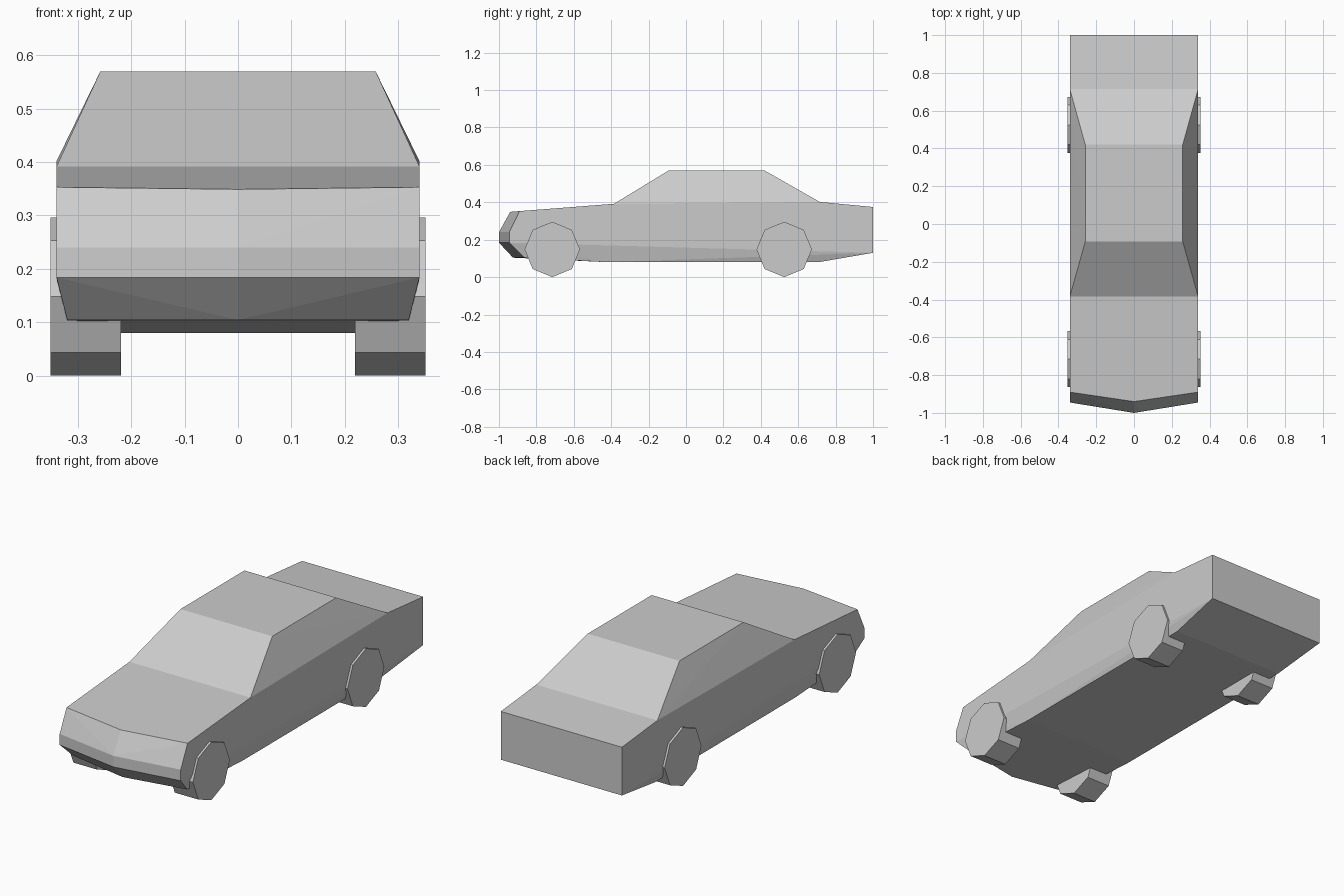
import bpy, bmesh, math
from mathutils import Matrix

if "Cube" in bpy.data.objects:
    bpy.data.objects.remove(bpy.data.objects["Cube"])


def make_object(name, bm):
    bmesh.ops.recalc_face_normals(bm, faces=bm.faces)
    mesh = bpy.data.meshes.new(name)
    bm.to_mesh(mesh)
    bm.free()
    obj = bpy.data.objects.new(name, mesh)
    bpy.context.collection.objects.link(obj)
    return obj


def hull(name, points, is_open):
    """Mirrored convex shell, minus the faces for which is_open is true."""
    bm = bmesh.new()
    for x, y, z in points:
        for sx in ((-1, 1) if x else (1,)):
            bm.verts.new((sx * x, y, z))
    bmesh.ops.convex_hull(bm, input=bm.verts)
    bmesh.ops.recalc_face_normals(bm, faces=bm.faces)
    gone = [f for f in bm.faces if all(is_open(v.co) for v in f.verts)]
    bmesh.ops.delete(bm, geom=gone, context='FACES')
    bmesh.ops.dissolve_limit(bm, angle_limit=math.radians(0.5),
                             verts=bm.verts, edges=bm.edges)
    return make_object(name, bm)


W = 0.34
deck = [(W, -0.385, 0.392), (W, 0.715, 0.402)]

# Body: wedge nose, bonnet, boot and tucked-in sills
hull("body", deck + [
    (0, -0.94, 0.349), (W, -0.89, 0.353),
    (0, -1.0, 0.24), (W, -0.945, 0.24),
    (0, -1.0, 0.184), (W, -0.945, 0.184),
    (0, -0.925, 0.104), (0.32, -0.865, 0.104),
    (0.32, -0.42, 0.08), (0.32, 0.71, 0.08),
    (W, 1.0, 0.13), (W, 1.0, 0.375),
], lambda c: c.z > 0.38)

# Cabin: tapered greenhouse, open underneath
hull("cabin", deck + [(0.258, -0.093, 0.57), (0.258, 0.42, 0.57)],
     lambda c: c.z < 0.45)

# Wheels: octagons standing on a corner
R = 0.148
for end, y in (("front", -0.715), ("rear", 0.525)):
    for side, s in (("left", 1), ("right", -1)):
        bm = bmesh.new()
        bmesh.ops.create_cone(
            bm, cap_ends=True, segments=8, radius1=R, radius2=R, depth=0.132,
            matrix=Matrix.Translation((s * 0.285, y, R))
            @ Matrix.Rotation(math.pi / 2, 4, 'Y'))
        make_object(f"{end}_{side}_wheel", bm)
